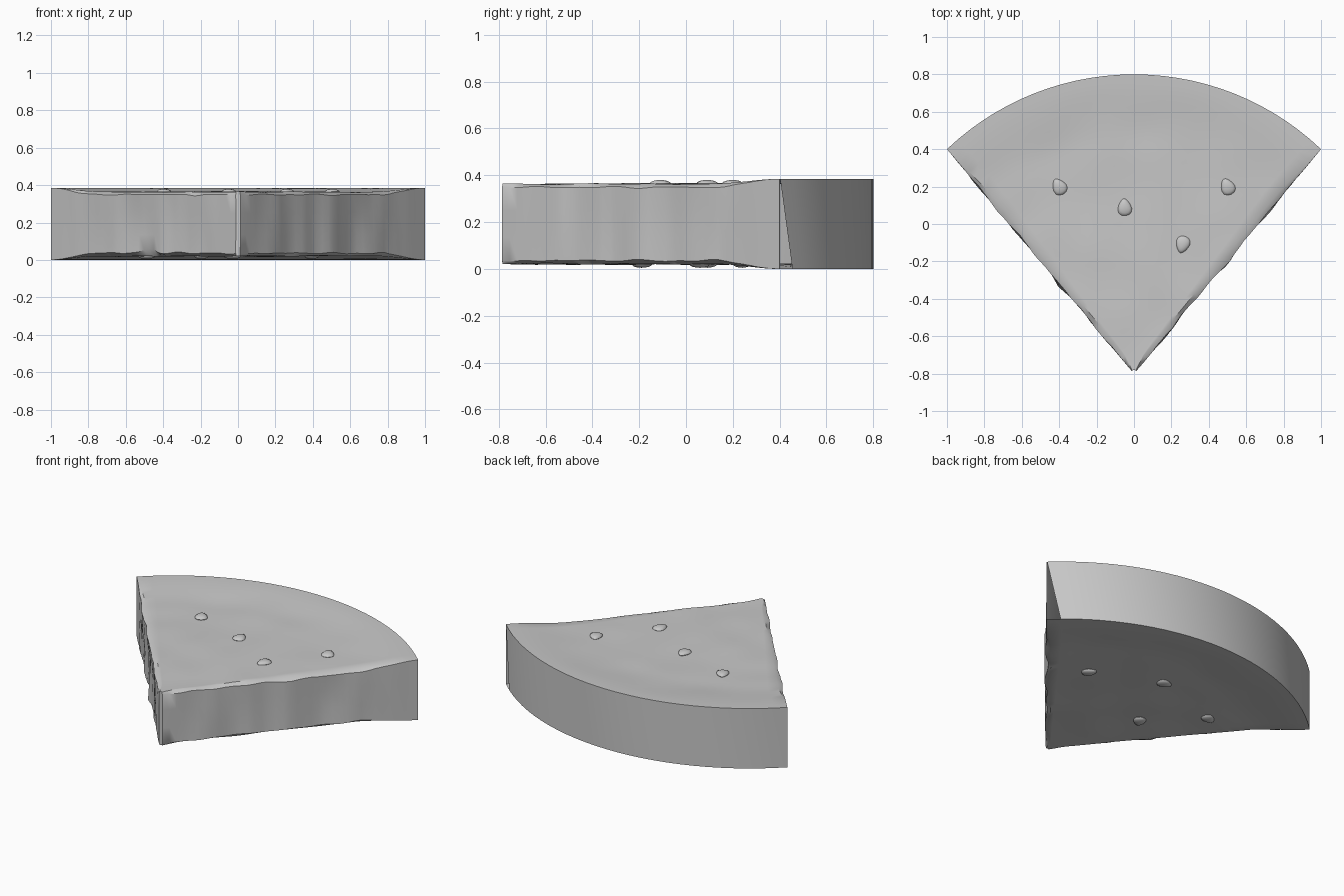
import bpy, bmesh, math
from mathutils import Vector, noise

cube = bpy.data.objects.get("Cube")
if cube:
    bpy.data.objects.remove(cube)

grey = bpy.data.materials.new("plain grey")
grey.use_nodes = True
grey.diffuse_color = (0.58, 0.58, 0.58, 1)
grey.node_tree.nodes["Principled BSDF"].inputs["Base Color"].default_value = (0.58, 0.58, 0.58, 1)

RADIUS, HEIGHT = 1.45, 0.385
CENTRE = Vector((0, -0.65))
TIP = Vector((0, -0.8))
SPREAD = math.asin(1 / RADIUS)
ROWS, COLS = 36, 28


def finish(bm, name):
    bmesh.ops.recalc_face_normals(bm, faces=bm.faces)
    mesh = bpy.data.meshes.new(name)
    bm.to_mesh(mesh)
    bm.free()
    mesh.materials.append(grey)
    ob = bpy.data.objects.new(name, mesh)
    bpy.context.collection.objects.link(ob)
    bpy.ops.object.select_all(action="DESELECT")
    ob.select_set(True)
    bpy.context.view_layer.objects.active = ob
    bpy.ops.object.shade_smooth_by_angle(angle=math.radians(35))
    return ob


def flesh(t):
    """How far the surface is worn away: full in the flesh, none at the rim."""
    f = min(max((1 - t) / 0.24, 0), 1)
    return f * f * (3 - 2 * f)


def plan(u, t):
    """Point on the wedge: u runs across, t runs from tip to rim."""
    a = u * SPREAD
    arc = CENTRE + RADIUS * Vector((math.sin(a), math.cos(a)))
    return TIP + (arc - TIP) * t


def worn(p, t, side):
    bump = noise.noise(Vector((p.x * 4, p.y * 4, side * 7)))
    return flesh(t) * (0.021 + 0.006 * bump)


def top_point(u, t):
    p = plan(u, t)
    return (p.x, p.y, HEIGHT - worn(p, t, 1))


def bottom_point(u, t):
    p = plan(u, t)
    return (p.x, p.y, worn(p, t, -1))


def cut_points(sign, t):
    """Wavy cut face, listed from top to bottom."""
    p = plan(sign, t)
    f = flesh(t)
    out = Vector((sign * 0.768, -0.64))
    points = []
    for level in range(4):
        wave = noise.noise(Vector((t * 9, sign * 5, level * 0.35)))
        ripple = noise.noise(Vector((t * 22, sign * 3, level * 0.2)))
        q = p + out * f * (0.016 * wave + 0.006 * ripple) * min(t * 5, 1)
        chamfer = f * (0.036 + 0.010 * noise.noise(Vector((t * 11, sign * 4, level))))
        if sign < 0 and level == 3:
            chamfer += 0.025 * math.exp(-((t - 0.48) / 0.05) ** 2)
        z = (HEIGHT - chamfer, HEIGHT * 0.65, HEIGHT * 0.35, chamfer)[level]
        points.append((q.x, q.y, z))
    return points


# Wedge: closed cross-sections lofted from the tip to the rim
bm = bmesh.new()
loops = []
for r in range(ROWS + 1):
    t = 0.012 + 0.988 * r / ROWS
    k = 1 - min(0.3, 0.003 + 0.022 * flesh(t) / t)
    us = [k * (2 * c / COLS - 1) for c in range(COLS + 1)]
    ring = [top_point(u, t) for u in us] + cut_points(1, t)
    ring += [bottom_point(u, t) for u in reversed(us)] + cut_points(-1, t)[::-1]
    loops.append([bm.verts.new(p) for p in ring])
for a, b in zip(loops, loops[1:]):
    for i in range(len(a)):
        j = (i + 1) % len(a)
        bm.faces.new((a[i], a[j], b[j], b[i]))
bm.faces.new(loops[0])

# Rind: smooth curved wall closing the wide end
rim = loops[-1]
bottom_end = 2 * COLS + 5
for i in range(COLS):
    bm.faces.new((rim[i], rim[i + 1], rim[bottom_end - i], rim[bottom_end + 1 - i]))
bm.faces.new(rim[COLS:COLS + 6])
bm.faces.new(rim[bottom_end + 1:] + [rim[0]])
finish(bm, "wedge_slice")


# Seeds: flattened teardrops half sunk into both faces
def seed(name, x, y, z, turn):
    bm = bmesh.new()
    bmesh.ops.create_uvsphere(bm, u_segments=14, v_segments=8, radius=1)
    for v in bm.verts:
        v.co.x *= 0.036 * (1 - 0.35 * v.co.y)
        v.co.y *= 0.046
        v.co.z *= 0.015
    ob = finish(bm, name)
    ob.location = (x, y, z)
    ob.rotation_euler.z = math.radians(turn)


TOP_SEEDS = [(-0.40, 0.20, 30), (-0.05, 0.09, 5), (0.50, 0.20, 25), (0.26, -0.11, 165)]
BOTTOM_SEEDS = [(0.39, 0.06, 30), (-0.03, 0.24, 80), (-0.20, -0.19, 150), (-0.49, 0.09, 110)]
for n, (x, y, turn) in enumerate(TOP_SEEDS):
    seed(f"top_seed_{n + 1}", x, y, HEIGHT - 0.02, turn)
for n, (x, y, turn) in enumerate(BOTTOM_SEEDS):
    seed(f"bottom_seed_{n + 1}", x, y, 0.02, turn)
